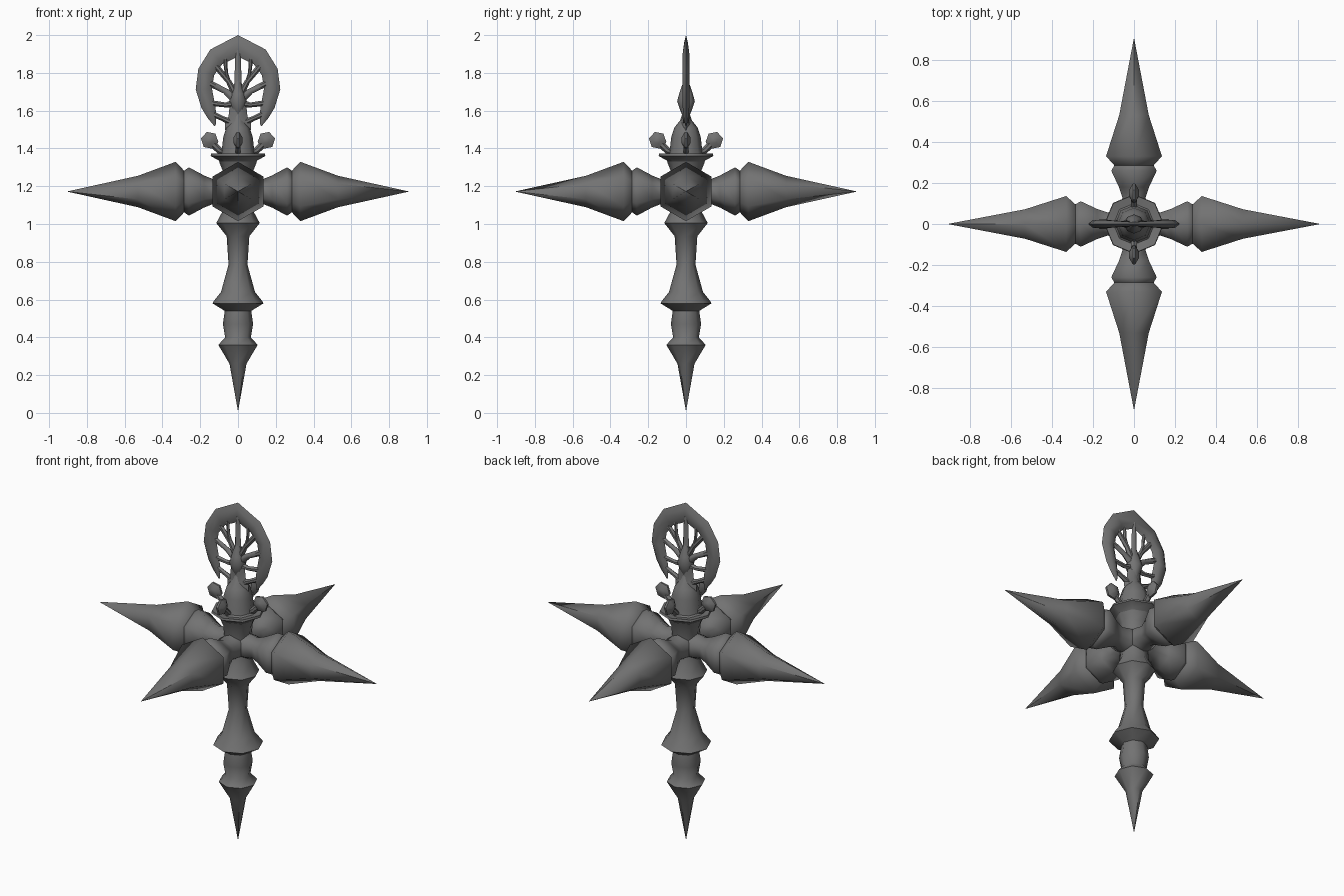
import bpy, bmesh, math
from mathutils import Vector, Matrix

cube = bpy.data.objects.get("Cube")
if cube:
    bpy.data.objects.remove(cube)

metal = bpy.data.materials.new("dark grey metal")
metal.use_nodes = True
GREY = (0.17, 0.17, 0.17, 1)
metal.diffuse_color = GREY
metal.node_tree.nodes["Principled BSDF"].inputs["Base Color"].default_value = GREY


def finish(name, bm, angle=50):
    bmesh.ops.remove_doubles(bm, verts=bm.verts, dist=0.0005)
    bmesh.ops.recalc_face_normals(bm, faces=bm.faces)
    me = bpy.data.meshes.new(name)
    bm.to_mesh(me)
    bm.free()
    me.materials.append(metal)
    me.shade_smooth()
    me.set_sharp_from_angle(angle=math.radians(angle))
    ob = bpy.data.objects.new(name, me)
    bpy.context.collection.objects.link(ob)
    return ob


def loft(bm, rings):
    """Skin a list of equal vertex loops and cap both ends."""
    loops = [[bm.verts.new(p) for p in ring] for ring in rings]
    n = len(loops[0])
    for a, b in zip(loops, loops[1:]):
        for i in range(n):
            j = (i + 1) % n
            bm.faces.new((a[i], a[j], b[j], b[i]))
    bm.faces.new(loops[0])
    bm.faces.new(loops[-1])


def lathe(name, profile, sides, matrix=Matrix(), angle=50):
    """Turn (radius, height) pairs around z."""
    bm = bmesh.new()
    turn = [math.tau * i / sides for i in range(sides)]
    loft(bm, [[matrix @ Vector((r * math.cos(t), r * math.sin(t), h)) for t in turn]
              for r, h in profile])
    return finish(name, bm, angle)


def sweep(name, path, mirror=False, matrix=Matrix(), angle=50):
    """Lens-shaped bar along (x, z, half width, half depth) points."""
    bm = bmesh.new()
    pts = [Vector((x, 0, z)) for x, z, w, d in path]
    rings = []
    for i, (x, z, w, d) in enumerate(path):
        t = pts[min(i + 1, len(pts) - 1)] - pts[max(i - 1, 0)]
        side = Vector((t.z, 0, -t.x)).normalized()
        if mirror and i == len(path) - 1:
            side = Vector((0, 0, 1))
        section = [(1, 0), (.4, .9), (-.4, .9), (-1, 0), (-.4, -.9), (.4, -.9)]
        rings.append([matrix @ (pts[i] + side * w * u + Vector((0, d * v, 0)))
                      for u, v in section])
    loft(bm, rings)
    if mirror:
        seam = [f for f in bm.faces if all(abs(v.co.x) < 1e-5 for v in f.verts)]
        bmesh.ops.delete(bm, geom=seam, context="FACES_ONLY")
        twin = bmesh.ops.duplicate(bm, geom=bm.verts[:] + bm.edges[:] + bm.faces[:])
        for v in twin["geom"]:
            if isinstance(v, bmesh.types.BMVert):
                v.co.x = -v.co.x
    return finish(name, bm, angle)


# Spiked shaft, core and collar
lathe("shaft", [(.0005, .01), (.045, .26), (.104, .36), (.068, .4), (.08, .47), (.07, .54),
                (.135, .58), (.13, .59), (.09, .64), (.05, .785), (.06, .935), (.115, 1.005),
                (.08, 1.07), (.07, 1.17), (.08, 1.28), (.1, 1.33)], 8)
lathe("collar", [(.09, 1.315), (.1, 1.335), (.145, 1.36), (.142, 1.372),
                 (.1, 1.365), (.085, 1.38)], 8)
lathe("neck", [(.095, 1.36), (.085, 1.4), (.078, 1.46), (.062, 1.51), (.03, 1.55), (.015, 1.6)], 8)

# Four hexagonal spikes around the core
arm = [(.08, .0), (.075, .08), (.065, .13), (.085, .18), (.128, .26),
       (.11, .285), (.157, .33), (.083, .53), (.0005, .905)]
names = ["left_spike", "back_spike", "right_spike", "front_spike"]
for i, name in enumerate(names):
    place = (Matrix.Translation((0, 0, 1.172)) @ Matrix.Rotation(i * math.pi / 2, 4, "Z")
             @ Matrix.Rotation(math.pi / 2, 4, "Y"))
    lathe(name, arm, 6, place, 62)

# Four curled knobs standing on the collar
for i in range(4):
    spin = Matrix.Rotation(i * math.pi / 2, 4, "Z")
    sweep(f"knob_stem_{i + 1}", [(.07, 1.375, .012, .012), (.1, 1.39, .018, .016),
                                 (.13, 1.42, .018, .016)], matrix=spin)
    knob = (spin @ Matrix.Translation((.15, 0, 1.443)) @ Matrix.Rotation(math.pi / 2, 4, "X")
            @ Matrix.Rotation(.2, 4, "Z"))
    lathe(f"knob_{i + 1}", [(.016, -.024), (.047, -.006), (.047, .006), (.016, .024)], 6, knob)

# Teardrop ring with open prongs at the bottom
sweep("head_ring", [(.122, 1.52, .004, .004), (.138, 1.57, .025, .014), (.158, 1.625, .037, .02),
                    (.181, 1.715, .043, .022), (.168, 1.805, .045, .022),
                    (.115, 1.885, .05, .02), (0, 1.943, .057, .01)], mirror=True)

# Flared trunk, bud and branching tracery inside the ring
sweep("trunk", [(0, 1.48, .066, .04), (0, 1.53, .07, .03), (0, 1.57, .05, .022),
                (0, 1.62, .045, .03), (0, 1.68, .045, .025), (0, 1.74, .02, .014),
                (0, 1.92, .013, .012)])
lathe("bud", [(.012, 1.56), (.03, 1.6), (.047, 1.65), (.036, 1.69), (.012, 1.76)], 8)
for side, sx in (("left", 1), ("right", -1)):
    branches = {
        "upper": [(.01, 1.68, .02, .018), (.05, 1.755, .014, .014), (.12, 1.84, .016, .012)],
        "upper_twig": [(.045, 1.74, .012, .012), (.062, 1.8, .009, .01), (.07, 1.89, .012, .01)],
        "middle": [(.01, 1.66, .028, .02), (.07, 1.705, .015, .014), (.15, 1.745, .017, .012)],
        "lower": [(.015, 1.64, .022, .018), (.065, 1.63, .013, .014), (.14, 1.64, .015, .012)],
        "foot": [(.03, 1.535, .018, .018), (.085, 1.56, .013, .014), (.14, 1.585, .016, .012)],
    }
    for part, path in branches.items():
        sweep(f"{side}_{part}_branch", [(sx * x, z, w, d) for x, z, w, d in path])
